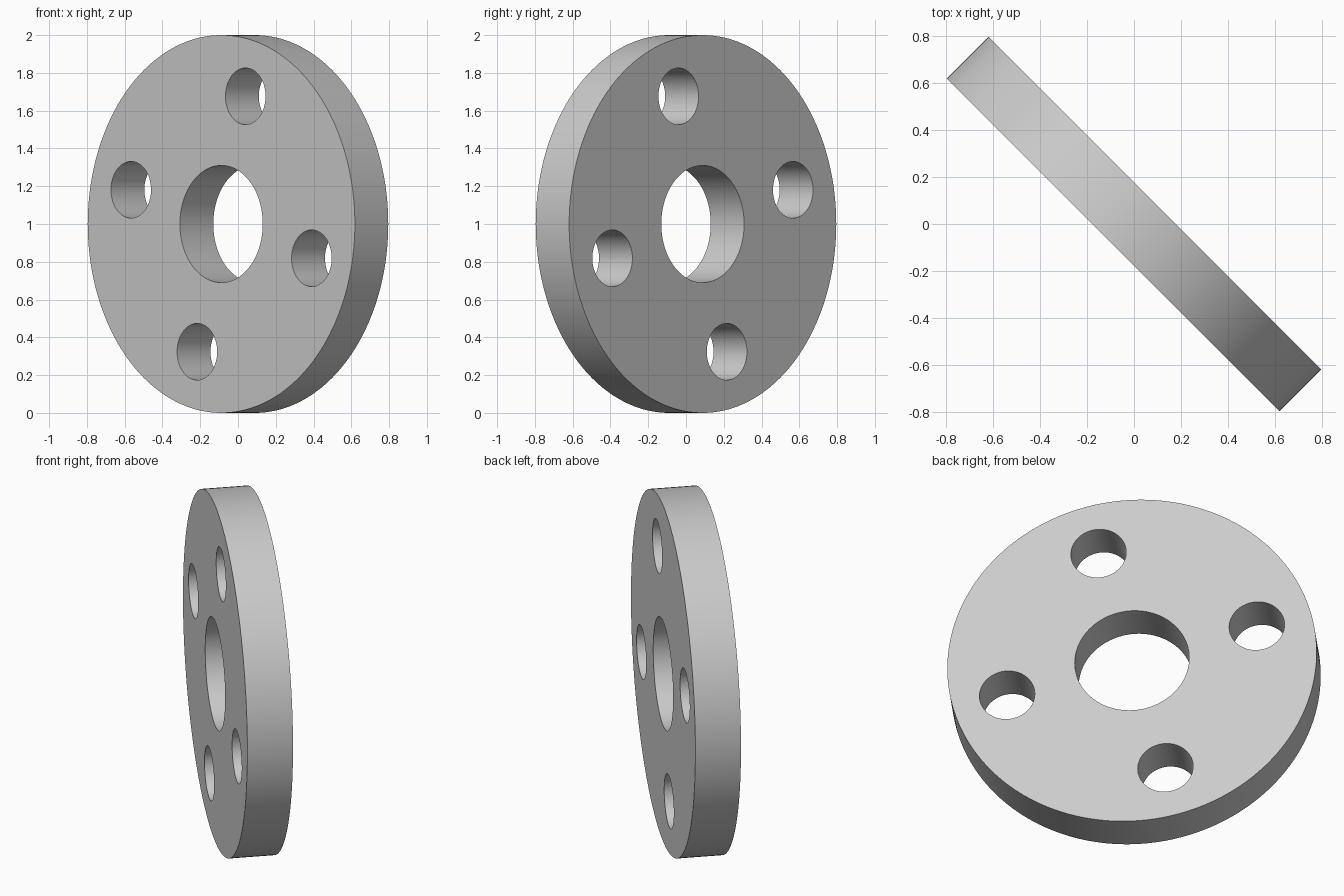
import bpy
from math import radians, cos, sin
from mathutils import Matrix

default = bpy.data.objects.get("Cube")
if default:
    bpy.data.objects.remove(default, do_unlink=True)

THICKNESS = 0.25
BOLT_CIRCLE = 0.7

# Disc stands upright, its face turned between front and right
STAND = (Matrix.Translation((0, 0, 1))
         @ Matrix.Rotation(radians(-45), 4, 'Z')
         @ Matrix.Rotation(radians(90), 4, 'X'))


def cylinder(name, radius, depth, sides, u=0, v=0):
    bpy.ops.mesh.primitive_cylinder_add(radius=radius, depth=depth, vertices=sides)
    obj = bpy.context.object
    obj.name = obj.data.name = name
    obj.data.transform(STAND @ Matrix.Translation((u, v, 0)))
    return obj


# Material
grey = bpy.data.materials.new("light_grey")
grey.use_nodes = True
colour = (0.6, 0.6, 0.6, 1)
grey.diffuse_color = colour
grey.node_tree.nodes["Principled BSDF"].inputs["Base Color"].default_value = colour

# Cutters: centre bore and four bolt holes
cutters = [cylinder("bore_cutter", 0.31, 2 * THICKNESS, 96)]
for i in range(4):
    angle = radians(75 + 90 * i)
    cutters.append(cylinder("bolt_hole_cutter", 0.15, 2 * THICKNESS, 64,
                            BOLT_CIRCLE * cos(angle), BOLT_CIRCLE * sin(angle)))

# Flange disc with the holes cut through
disc = cylinder("flange_disc", 1, THICKNESS, 192)
disc.data.materials.append(grey)
for cutter in cutters:
    cutter.data.materials.append(grey)
    cutter.hide_render = True
    cut = disc.modifiers.new("hole", 'BOOLEAN')
    cut.operation = 'DIFFERENCE'
    cut.solver = 'EXACT'
    cut.object = cutter
    bpy.ops.object.modifier_apply(modifier=cut.name)
for cutter in cutters:
    bpy.data.objects.remove(cutter, do_unlink=True)

bpy.ops.object.shade_smooth_by_angle(angle=radians(30))
